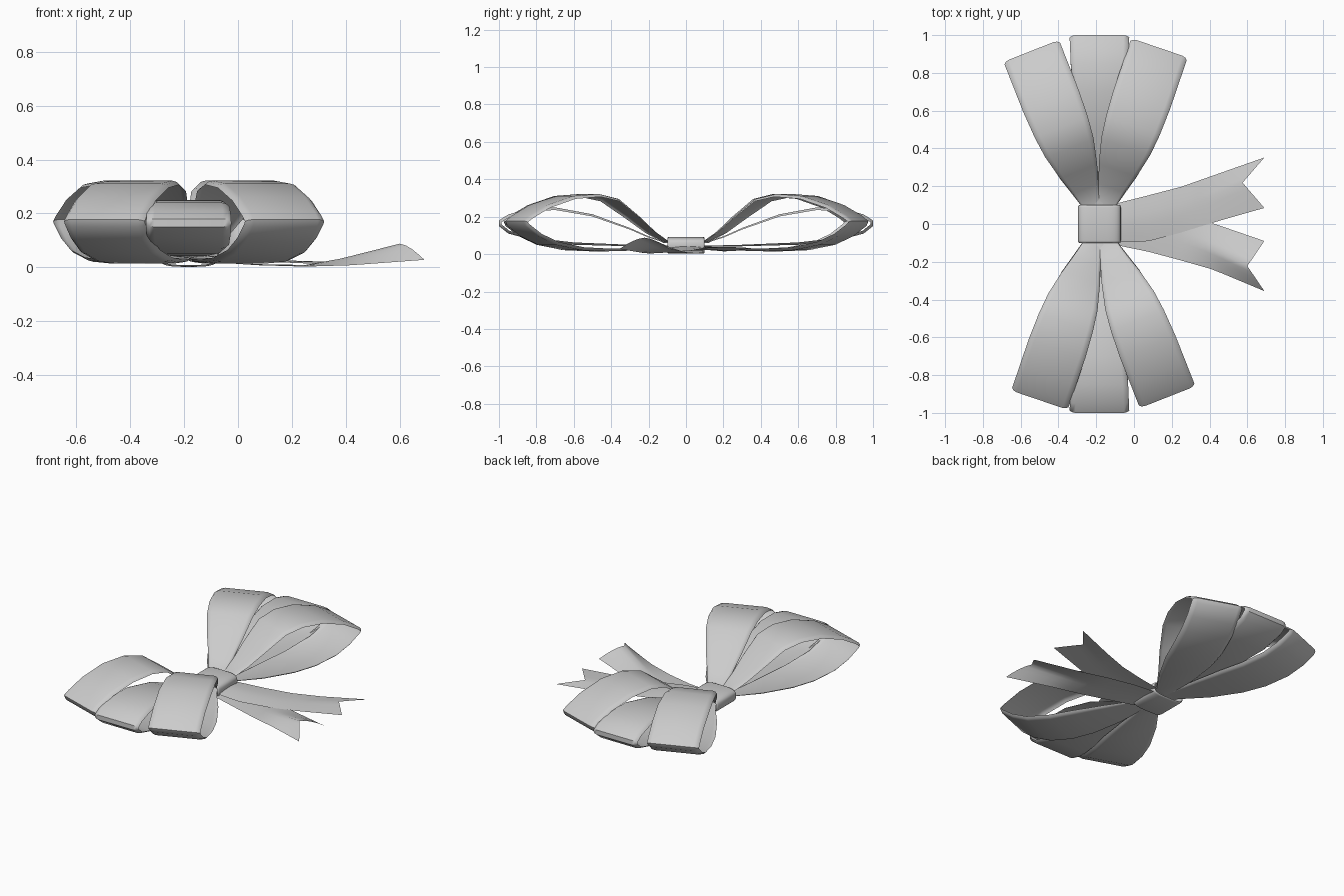
import bpy, math
from mathutils import Vector, Matrix

if "Cube" in bpy.data.objects:
    bpy.data.objects.remove(bpy.data.objects["Cube"])

CX = -0.183  # x of the knot


def make(name, verts, faces):
    me = bpy.data.meshes.new(name)
    me.from_pydata([tuple(v) for v in verts], [], faces)
    ob = bpy.data.objects.new(name, me)
    bpy.context.collection.objects.link(ob)
    bpy.context.view_layer.objects.active = ob
    ob.select_set(True)
    bpy.ops.object.shade_smooth_by_angle(angle=math.radians(50))
    ob.select_set(False)
    return ob


def grid(rows, cols, wrap=False):
    n = cols if wrap else cols - 1
    return [(i * cols + j, i * cols + (j + 1) % cols,
             (i + 1) * cols + (j + 1) % cols, (i + 1) * cols + j)
            for i in range(rows - 1) for j in range(n)]


def lerp(table, x):
    for (a, *p), (b, *q) in zip(table, table[1:]):
        if x <= b:
            t = max(0, (x - a) / (b - a))
            return [u + (v - u) * t for u, v in zip(p, q)]
    return table[-1][1:]


# ribbon half width along each loop
FULL = [(0, .05), (.11, .05), (.2, .075), (.3, .107), (.43, .138), (.55, .151), (.7, .158), (1, .158)]
SLIM = [(0, .05), (.11, .05), (.3, .08), (.5, .112), (.8, .15), (1, .158)]
# side profiles (distance from knot, height)
OUTER = [(0, .06), (.11, .065), (.2, .12), (.3, .2), (.43, .295), (.55, .322), (.7, .311), (.85, .262),
         (.95, .206), (.985, .178), (.975, .15), (.9, .095), (.8, .05), (.65, .021), (.5, .015),
         (.3, .02), (.11, .035), (0, .04)]
MIDDLE = [(0, .06), (.11, .065), (.2, .095), (.3, .14), (.5, .213), (.7, .25), (.85, .24), (.95, .212),
          (1, .18), (1, .15), (.95, .11), (.8, .07), (.6, .05), (.3, .042), (.11, .04), (0, .045)]


def loop(name, angle, prof, widths):
    pts = [Vector((r, z)) for r, z in prof]
    verts = []
    for i, p in enumerate(pts):
        d = (pts[min(i + 1, len(pts) - 1)] - pts[max(i - 1, 0)]).normalized()
        inward = Vector((d.y, -d.x))
        w = lerp(widths, p.x)[0]
        k = w / .158
        # edges are rolled slightly inward
        for u, c in ((-w, .016), (-w + .012 * k, .005), (-w + .03 * k, 0),
                     (w - .03 * k, 0), (w - .012 * k, .005), (w, .016)):
            q = p + inward * c * k
            verts.append(Vector((u, q.x, q.y)))
    m = Matrix.Translation((CX, 0, 0)) @ Matrix.Rotation(math.radians(angle), 4, 'Z')
    make(name, [m @ v for v in verts], grid(len(pts), 6))


# three loops per side, turned half round for the other side
for side, turn in (("back", 0), ("front", 180)):
    loop(side + "_loop_a", turn + 21.5, OUTER, FULL)
    loop(side + "_loop_b", turn - 18.8, OUTER, FULL)
    loop(side + "_loop_middle", turn, MIDDLE, SLIM)

# knot band: flattened tube along y with softened rims
N = 32
verts = []
for y, s in ((-.1, .007), (-.096, .002), (-.088, 0), (.088, 0), (.096, .002), (.1, .007)):
    for i in range(N):
        a = 2 * math.pi * i / N
        c, sn = math.cos(a), math.sin(a)
        verts.append((CX + math.copysign(abs(c) ** .6, c) * (.113 - s), y,
                      .047 + math.copysign(abs(sn) ** .6, sn) * (.045 - s)))
make("knot_band", verts, grid(6, N, True))


# tails: stations of (t, x centre, upper y, lower y, edge z, crown height), notch depth
def tail(name, stations, notch):
    rows, cols = 17, 9
    verts = []
    for i in range(rows):
        t = i / (rows - 1)
        x, hi, lo, z, crown = lerp(stations, t)
        for j in range(cols):
            u = j / (cols - 1) * 2 - 1
            bump = 1 - abs(u) ** 1.6
            dx = -notch * (1 - abs(u)) * max(0, (t - .5) / .5)
            verts.append((x + dx, lo + (hi - lo) * (u + 1) / 2, z + crown * bump))
    make(name, verts, grid(rows, cols))


tail("upper_tail", [(0, -.18, .07, -.07, .035, .01), (.13, -.07, .115, -.097, .032, .01),
                    (.3, .07, .15, -.093, .022, .01), (.5, .25, .197, -.045, .015, .008),
                    (.7, .42, .257, .008, .016, .006), (1, .69, .352, .085, .032, .006)], .115)
tail("lower_tail", [(0, -.18, .05, -.08, .025, .005), (.13, -.07, .09, -.117, .018, .005),
                    (.3, .07, .09, -.145, .008, .004), (.5, .25, .06, -.193, .003, .006),
                    (.7, .42, .003, -.242, .008, .025), (1, .69, -.09, -.355, .028, .06)], .09)
